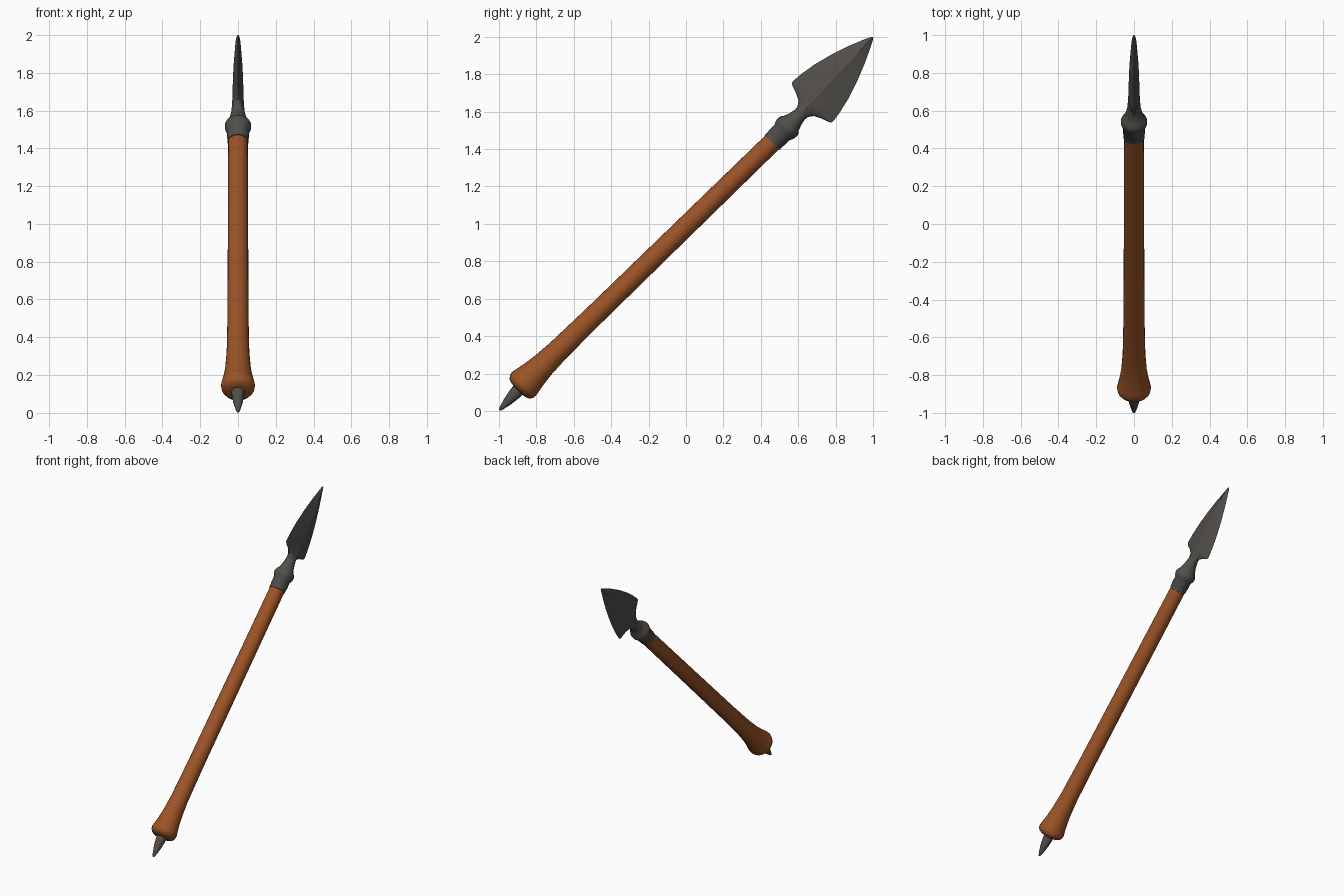
import bpy, bmesh, math
from mathutils import Vector

if "Cube" in bpy.data.objects:
    bpy.data.objects.remove(bpy.data.objects["Cube"])

AXIS = Vector((0, 1, 1)).normalized()    # along the spear
SIDE = Vector((0, -1, 1)).normalized()   # blade width direction
START = Vector((0, -1, 0))
SEG = 24


def material(name, rgb):
    m = bpy.data.materials.new(name)
    m.diffuse_color = (*rgb, 1)
    m.use_nodes = True
    m.node_tree.nodes["Principled BSDF"].inputs["Base Color"].default_value = m.diffuse_color
    return m


wood = material("brown wood", (0.33, 0.088, 0.02))
metal = material("dark metal", (0.084, 0.077, 0.069))

# slight drift of the centre line away from the exact diagonal
DRIFT = [(0, 0.001), (0.2, 0.008), (2.1, -0.018), (2.35, -0.017), (2.83, 0.0)]


def drift(s):
    for (a, u), (b, v) in zip(DRIFT, DRIFT[1:]):
        if s <= b:
            return u + (v - u) * (s - a) / (b - a)
    return DRIFT[-1][1]


def loft(name, sections, mat, angle):
    """Sections: distance, half width, half thickness, diamond amount (0 = round)."""
    bm = bmesh.new()
    rings = []
    for s, w, h, k in sections:
        ring = []
        for i in range(SEG):
            a = 2 * math.pi * i / SEG
            c, n = math.cos(a), math.sin(a)
            flat = math.copysign(1 - abs(c), n) if abs(n) > 1e-6 else 0
            x = h * (n * (1 - k) + flat * k)
            p = START + AXIS * s + SIDE * (w * c + drift(s)) + Vector((x, 0, 0))
            ring.append(bm.verts.new(p))
        rings.append(ring)
    for r, q in zip(rings, rings[1:]):
        for i in range(SEG):
            j = (i + 1) % SEG
            bm.faces.new((r[i], r[j], q[j], q[i]))
    bm.faces.new(rings[0][::-1])
    bm.faces.new(rings[-1])
    bmesh.ops.recalc_face_normals(bm, faces=bm.faces[:])
    me = bpy.data.meshes.new(name)
    bm.to_mesh(me)
    bm.free()
    ob = bpy.data.objects.new(name, me)
    bpy.context.collection.objects.link(ob)
    me.materials.append(mat)
    bpy.ops.object.select_all(action='DESELECT')
    ob.select_set(True)
    bpy.context.view_layer.objects.active = ob
    bpy.ops.object.shade_smooth_by_angle(angle=math.radians(angle))
    return ob


def turned(name, profile, mat):
    return loft(name, [(s, r, r, 0) for s, r in profile], mat, 40)


# wooden shaft with flared butt
turned("shaft", [(0.15, 0.03), (0.152, 0.055), (0.162, 0.076), (0.178, 0.087),
                 (0.198, 0.09), (0.218, 0.086), (0.27, 0.076), (0.34, 0.067),
                 (0.45, 0.06), (0.7, 0.056), (1.3, 0.054), (2.07, 0.052)], wood)

# butt spike
turned("butt_spike", [(0.004, 0.003), (0.009, 0.008), (0.03, 0.014), (0.075, 0.025),
                      (0.12, 0.032), (0.17, 0.036)], metal)

# socket collar with raised ring and tapering neck
turned("socket", [(2.045, 0.05), (2.047, 0.056), (2.075, 0.056), (2.079, 0.058),
                  (2.125, 0.058), (2.135, 0.064), (2.15, 0.069), (2.167, 0.07),
                  (2.182, 0.065), (2.193, 0.056), (2.225, 0.044), (2.26, 0.037),
                  (2.29, 0.032)], metal)

# leaf blade with a central ridge
loft("blade", [(2.25, 0.036, 0.036, 0), (2.28, 0.04, 0.034, 0.2),
               (2.305, 0.058, 0.033, 0.6), (2.325, 0.098, 0.032, 0.9),
               (2.338, 0.136, 0.031, 1), (2.348, 0.15, 0.031, 1),
               (2.362, 0.152, 0.030, 1), (2.42, 0.145, 0.029, 1),
               (2.5, 0.129, 0.027, 1), (2.6, 0.1, 0.024, 1),
               (2.7, 0.063, 0.018, 1), (2.78, 0.028, 0.013, 0.9),
               (2.815, 0.011, 0.008, 0.5), (2.826, 0.003, 0.003, 0)], metal, 17)
